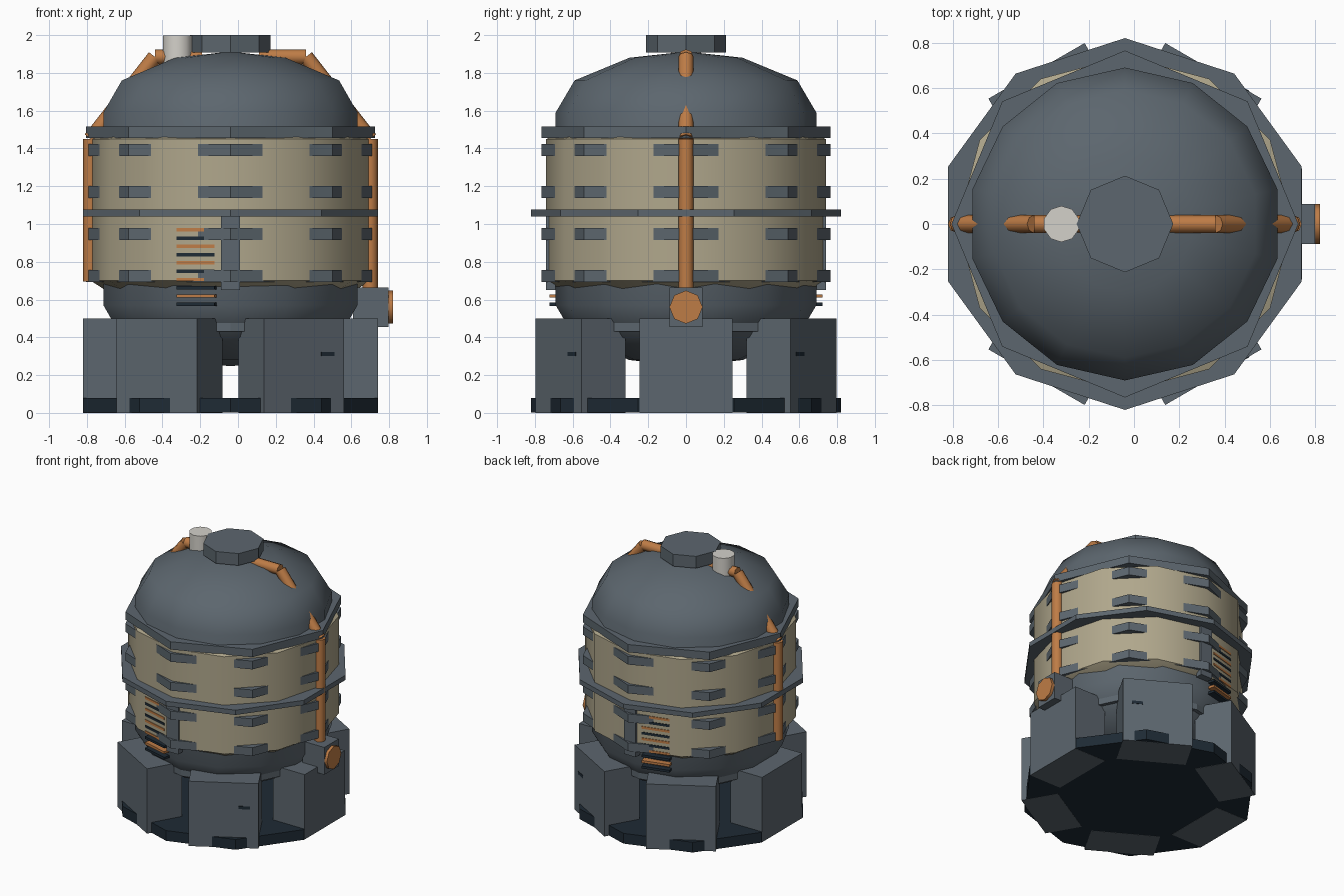
import bpy, math
from mathutils import Vector, Matrix

if "Cube" in bpy.data.objects:
    bpy.data.objects.remove(bpy.data.objects["Cube"])

CX = -0.04  # tank axis


def mat(name, rgb):
    m = bpy.data.materials.new(name)
    lin = [((c / 255 + 0.055) / 1.055) ** 2.4 for c in rgb]
    m.diffuse_color = (*lin, 1)
    m.use_nodes = True
    m.node_tree.nodes["Principled BSDF"].inputs["Base Color"].default_value = m.diffuse_color
    return m


SLATE = mat("slate", (92, 102, 110))
TAN = mat("tan", (176, 167, 140))
COPPER = mat("copper", (190, 124, 70))
WHITE = mat("off_white", (212, 209, 202))
NAVY = mat("dark_navy", (30, 42, 52))


def make(name, verts, faces, material, smooth=None):
    me = bpy.data.meshes.new(name)
    me.from_pydata([tuple(v) for v in verts], [], faces)
    me.materials.append(material)
    if smooth:
        for p in me.polygons:
            p.use_smooth = True
        me.set_sharp_from_angle(angle=math.radians(smooth))
    ob = bpy.data.objects.new(name, me)
    bpy.context.collection.objects.link(ob)
    return ob


def lathe(name, profile, n, material, cx=CX, smooth=None, matrix=None):
    """Closed turned solid, first corner on the y axis; profile runs bottom to top."""
    verts, faces = [], []
    for r, z in profile:
        for i in range(n):
            a = math.pi / 2 + 2 * math.pi * i / n
            verts.append(Vector((cx + r * math.cos(a), r * math.sin(a), z)))
    for k in range(len(profile) - 1):
        for i in range(n):
            j = (i + 1) % n
            faces.append((k * n + i, k * n + j, (k + 1) * n + j, (k + 1) * n + i))
    faces.append(tuple(reversed(range(n))))
    faces.append(tuple(range((len(profile) - 1) * n, len(profile) * n)))
    if matrix:
        verts = [matrix @ v for v in verts]
    return make(name, verts, faces, material, smooth)


def disc(name, r, z0, z1, n, material, **kw):
    return lathe(name, [(r, z0), (r, z1)], n, material, **kw)


def rod(name, a, b, r, material, n=8):
    a, b = Vector(a), Vector(b)
    d = b - a
    m = Matrix.Translation(a) @ d.to_track_quat('Z', 'Y').to_matrix().to_4x4()
    return lathe(name, [(r, 0), (r, d.length)], n, material, cx=0, matrix=m, smooth=50)


def box(name, lo, hi, material, angle=0):
    """Box given relative to the tank axis, then turned about it."""
    rot = Matrix.Translation((CX, 0, 0)) @ Matrix.Rotation(math.radians(angle), 4, 'Z')
    v = [rot @ Vector((x, y, z)) for z in (lo[2], hi[2])
         for x, y in ((lo[0], lo[1]), (hi[0], lo[1]), (hi[0], hi[1]), (lo[0], hi[1]))]
    f = [(3, 2, 1, 0), (4, 5, 6, 7), (0, 1, 5, 4), (1, 2, 6, 5), (2, 3, 7, 6), (3, 0, 4, 7)]
    return make(name, v, f, material)


# base plate and six legs
disc("base_plate", 0.82, 0.001, 0.08, 10, NAVY)
for i in range(6):
    box(f"leg_{i}", (0.51, -0.245, 0), (0.78, 0.245, 0.5), SLATE, 60 * i)
for s in (-1, 1):
    box("leg_slot", (0.77, -s * 0.144 - 0.04, 0.30), (0.783, -s * 0.144 + 0.04, 0.322), NAVY, 60 * s)
disc("support_ring", 0.635, 0.43, 0.5, 14, SLATE)

# inner tank with domed ends
half = [(0.69, 0.51), (0.59, 0.68), (0.30, 0.80), (0.01, 0.832)]
prof = [(r, 1.08 - h) for r, h in reversed(half)] + [(r, 1.08 + h) for r, h in half]
lathe("tank", prof, 14, SLATE, smooth=45)

# outer shell
lathe("shell", [(0.60, 0.61), (0.74, 0.70), (0.74, 1.45), (0.60, 1.505)], 12, TAN, smooth=35)

# hoops: corners stick out of the shell
for i in range(4):
    disc(f"hoop_{i}", 0.765, 0.693 + 0.2225 * i, 0.757 + 0.2225 * i, 8, SLATE)
disc("top_flange", 0.765, 1.455, 1.515, 8, SLATE)
disc("middle_ring", 0.82, 1.04, 1.077, 10, SLATE)

# lid and gauge on the dome
disc("lid", 0.213, 1.908, 2.0, 8, SLATE)
disc("gauge", 0.08, 1.85, 1.998, 10, WHITE, cx=-0.32, smooth=40)

# pipes on both sides
for s, low in ((1, 0.60), (-1, 0.695)):
    pts = [(0.74, low), (0.74, 1.45), (0.40, 1.885), (0.15, 1.885)]
    for k in range(3):
        a, b = pts[k], pts[k + 1]
        rod("pipe", (CX + s * a[0], 0, a[1]), (CX + s * b[0], 0, b[1]), 0.04, COPPER)

# outlet
box("outlet_box", (0.65, -0.088, 0.455), (0.838, 0.088, 0.665), SLATE)
rod("outlet_cap", (0.79, 0, 0.56), (0.82, 0, 0.56), 0.088, COPPER)

# vent slats and strip, front and back
for s in (-1, 1):
    for i in range(10):
        z = 0.969 - 0.0438 * i
        box("vent_slat", (0.66, -0.104, z - 0.009), (0.719, 0.104, z + 0.009),
            NAVY if i % 2 else COPPER, 105 * s)
    y = sorted((s * 0.69, s * 0.742))
    box("front_strip" if s < 0 else "back_strip", (-0.05, y[0], 0.65), (0.05, y[1], 1.04), SLATE)
